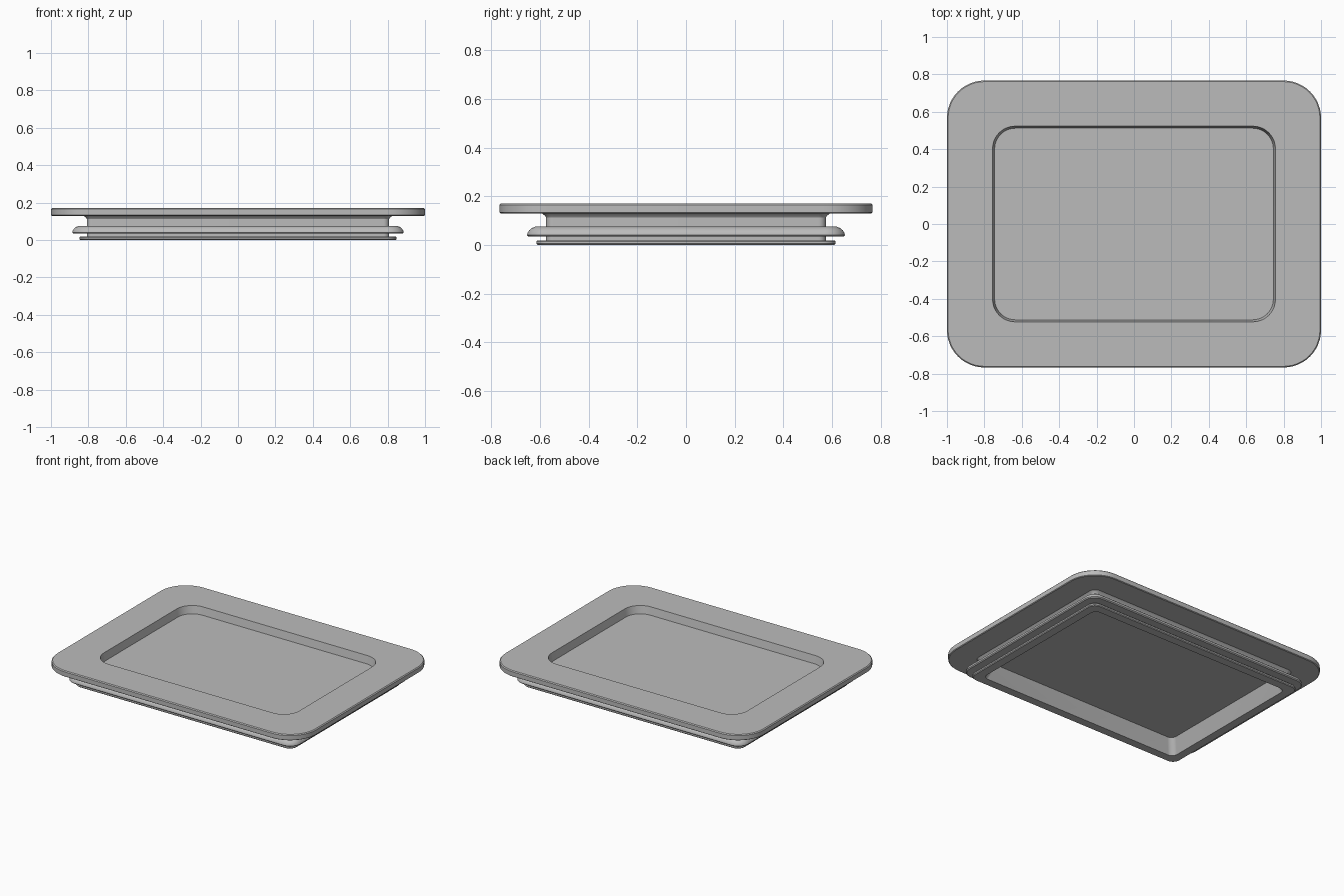
import bpy, bmesh, math

if "Cube" in bpy.data.objects:
    bpy.data.objects.remove(bpy.data.objects["Cube"])

GAP = 0.233   # half depth is always this much less than half width
STEPS = 12    # segments per rounded corner

grey = bpy.data.materials.new("plain grey")
grey.diffuse_color = (0.5, 0.5, 0.5, 1)
grey.use_nodes = True
grey.node_tree.nodes["Principled BSDF"].inputs["Base Color"].default_value = grey.diffuse_color


def ring(bm, hx, r, z):
    """Rounded rectangle of vertices at height z."""
    hy, verts = hx - GAP, []
    for k, (sx, sy) in enumerate(((1, 1), (-1, 1), (-1, -1), (1, -1))):
        for i in range(STEPS + 1):
            a = (k + i / STEPS) * math.pi / 2
            verts.append(bm.verts.new((sx * (hx - r) + r * math.cos(a),
                                       sy * (hy - r) + r * math.sin(a), z)))
    return verts


def loft(name, profile, closed=False):
    """Skin rounded rectangles (half width, radius, z); cap ends unless closed."""
    bm = bmesh.new()
    rings = [ring(bm, *p) for p in profile]
    pairs = list(zip(rings, rings[1:]))
    if closed:
        pairs.append((rings[-1], rings[0]))
    else:
        bm.faces.new(rings[0])
        bm.faces.new(rings[-1])
    for a, b in pairs:
        n = len(a)
        for i in range(n):
            j = (i + 1) % n
            bm.faces.new((a[i], a[j], b[j], b[i]))
    bmesh.ops.recalc_face_normals(bm, faces=bm.faces)
    mesh = bpy.data.meshes.new(name)
    bm.to_mesh(mesh)
    bm.free()
    mesh.materials.append(grey)
    ob = bpy.data.objects.new(name, mesh)
    bpy.context.collection.objects.link(ob)
    bpy.ops.object.select_all(action='DESELECT')
    ob.select_set(True)
    bpy.context.view_layer.objects.active = ob
    bpy.ops.object.shade_smooth_by_angle(angle=math.radians(30))
    return ob


# Lid shell: underside cavity, bottom flange, neck, wide rim, recessed top
loft("lid_body", [
    (0.745, 0.04, 0.10), (0.785, 0.04, 0.0),
    (0.843, 0.05, 0.0), (0.848, 0.055, 0.005),
    (0.848, 0.055, 0.015), (0.844, 0.051, 0.019),
    (0.808, 0.03, 0.019), (0.808, 0.03, 0.112),
    (0.813, 0.035, 0.120), (0.826, 0.048, 0.130),
    (0.995, 0.195, 0.130), (1.0, 0.2, 0.134),
    (1.0, 0.2, 0.165), (0.994, 0.194, 0.171),
    (0.756, 0.12, 0.171), (0.745, 0.11, 0.118),
])

# Sealing gasket wrapped round the neck, with a drooping outer lip
loft("seal_gasket", [
    (0.80, 0.025, 0.036), (0.880, 0.075, 0.034), (0.886, 0.081, 0.040),
    (0.885, 0.080, 0.048), (0.878, 0.073, 0.060), (0.868, 0.063, 0.069),
    (0.853, 0.048, 0.075), (0.80, 0.025, 0.075),
], closed=True)
